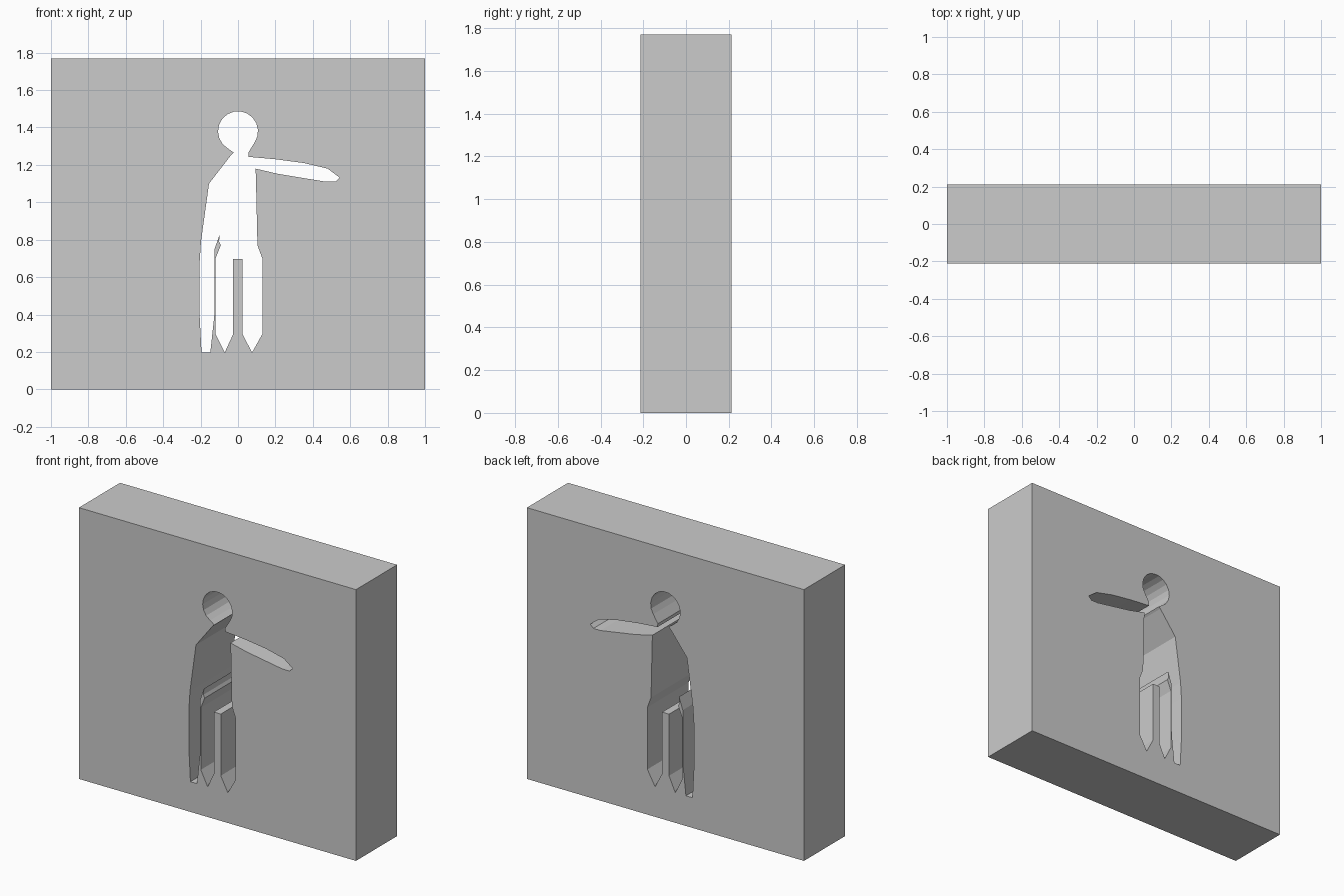
import bpy
from math import sin, cos, pi, radians

if "Cube" in bpy.data.objects:
    bpy.data.objects.remove(bpy.data.objects["Cube"])

HEIGHT, HALF_DEPTH = 1.77, 0.212

# Outer edge of the wall
wall = [(-1, 0), (1, 0), (1, HEIGHT), (-1, HEIGHT)]

# Head: an arc running clockwise over the top, open at the neck
angles = [radians(240 - i * 275 / 14) for i in range(15)]
head = [(0.107 * cos(a), 1.38 + 0.107 * sin(a)) for a in angles]

# Outstretched arm and right flank
arm = [(0.055, 1.265), (0.057, 1.243), (0.203, 1.23), (0.353, 1.21), (0.48, 1.18),
       (0.543, 1.132), (0.52, 1.11), (0.47, 1.11), (0.214, 1.152), (0.094, 1.18),
       (0.096, 1.12), (0.104, 0.77)]

# Legs with pointed feet
legs = [(0.13, 0.70), (0.13, 0.295), (0.075, 0.197), (0.024, 0.295), (0.024, 0.697),
        (-0.026, 0.697), (-0.026, 0.295), (-0.071, 0.197), (-0.12, 0.295), (-0.12, 0.70),
        (-0.092, 0.77), (-0.101, 0.79), (-0.098, 0.83)]

# Hanging arm and shoulder
side_arm = [(-0.125, 0.75), (-0.127, 0.39), (-0.148, 0.197), (-0.195, 0.197),
            (-0.205, 0.39), (-0.205, 0.68), (-0.198, 0.79), (-0.155, 1.10),
            (-0.035, 1.255), (-0.022, 1.266)]

# Filled flat curve, extruded to the wall's depth; the inner loop becomes the hole
curve = bpy.data.curves.new("wall_with_figure_cutout", 'CURVE')
curve.dimensions = '2D'
curve.fill_mode = 'BOTH'
curve.extrude = HALF_DEPTH
for outline in (wall, head + arm + legs + side_arm):
    spline = curve.splines.new('POLY')
    spline.points.add(len(outline) - 1)
    for point, (x, z) in zip(spline.points, outline):
        point.co = (x, z, 0, 1)
    spline.use_cyclic_u = True
    spline.use_smooth = False

obj = bpy.data.objects.new("wall_with_figure_cutout", curve)
bpy.context.collection.objects.link(obj)
obj.rotation_euler.x = pi / 2
bpy.context.view_layer.objects.active = obj
obj.select_set(True)
bpy.ops.object.convert(target='MESH')
bpy.ops.object.shade_flat()
